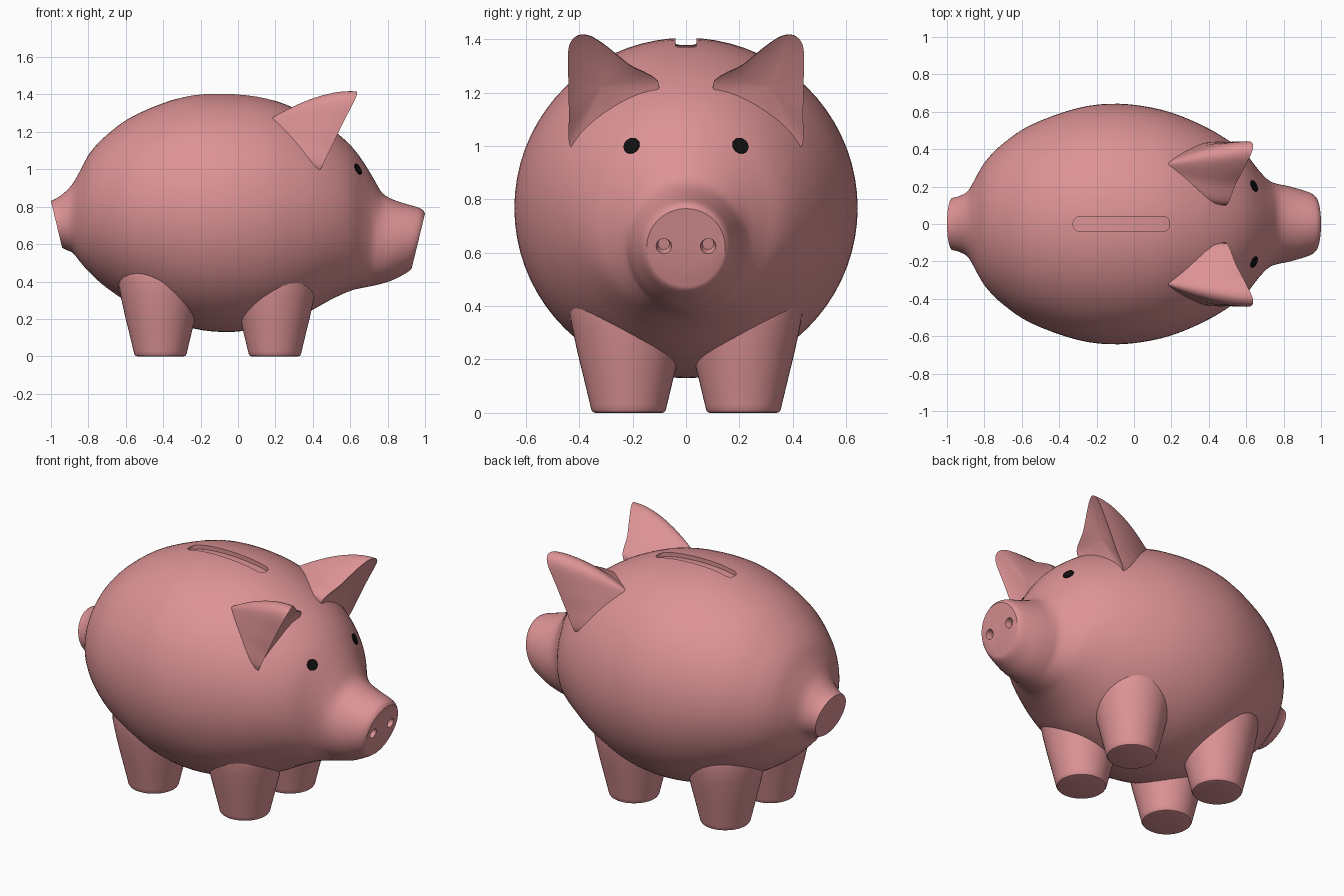
import bpy, bmesh, math
from mathutils import Vector, Matrix
from mathutils.bvhtree import BVHTree

if "Cube" in bpy.data.objects:
    bpy.data.objects.remove(bpy.data.objects["Cube"])


def material(name, rgb):
    m = bpy.data.materials.new(name)
    m.diffuse_color = (*rgb, 1)
    m.use_nodes = True
    m.node_tree.nodes["Principled BSDF"].inputs["Base Color"].default_value = m.diffuse_color
    return m


PINK = material("pink", (0.72, 0.29, 0.30))
BLACK = material("black", (0.005, 0.005, 0.005))


def finish(name, bm, mat, angle=35):
    bmesh.ops.recalc_face_normals(bm, faces=bm.faces)
    me = bpy.data.meshes.new(name)
    bm.to_mesh(me)
    bm.free()
    me.materials.append(mat)
    ob = bpy.data.objects.new(name, me)
    bpy.context.collection.objects.link(ob)
    smooth(ob, angle)
    return ob


def smooth(ob, angle=35):
    bpy.ops.object.select_all(action='DESELECT')
    ob.select_set(True)
    bpy.context.view_layer.objects.active = ob
    bpy.ops.object.shade_smooth_by_angle(angle=math.radians(angle))


def loft(rings):
    """Skin closed rings of equal length and cap both ends."""
    bm = bmesh.new()
    vs = [[bm.verts.new(p) for p in r] for r in rings]
    n = len(vs[0])
    for a, b in zip(vs, vs[1:]):
        for i in range(n):
            j = (i + 1) % n
            bm.faces.new((a[i], a[j], b[j], b[i]))
    bm.faces.new(vs[0])
    bm.faces.new(vs[-1])
    return bm


def spline(pts, steps, closed=False):
    """Catmull-Rom through points of any dimension."""
    n, out = len(pts), []
    get = (lambda i: pts[i % n]) if closed else (lambda i: pts[max(0, min(n - 1, i))])
    for i in range(n if closed else n - 1):
        for k in range(steps):
            t = k / steps
            out.append([0.5 * (2 * b + (c - a) * t + (2 * a - 5 * b + 4 * c - d) * t * t
                               + (3 * b - a - 3 * c + d) * t ** 3)
                        for a, b, c, d in zip(get(i - 1), get(i), get(i + 1), get(i + 2))])
    return out if closed else out + [list(pts[-1])]


# Body with snout and tail: stations of (top x, top z, bottom x, bottom z, half width)
STATIONS = [
    (-1.0, .83, -.94, .58, .14), (-.95, .858, -.915, .568, .15), (-.89, .915, -.88, .55, .18),
    (-.84, 1.0, -.84, .50, .26), (-.79, 1.09, -.79, .445, .34), (-.7, 1.185, -.7, .365, .43),
    (-.55, 1.29, -.55, .27, .53), (-.3, 1.385, -.3, .165, .62), (-.08, 1.405, -.08, .13, .643),
    (.15, 1.38, .15, .155, .61), (.35, 1.305, .35, .225, .535), (.5, 1.215, .5, .305, .45),
    (.6, 1.13, .6, .35, .37), (.67, 1.04, .66, .365, .29), (.725, .95, .71, .375, .235),
    (.775, .87, .755, .385, .215), (.85, .83, .82, .405, .2), (.95, .80, .89, .44, .175),
    (.985, .785, .92, .46, .16), (1.0, .765, .93, .475, .147)]
SEG = 72
rings = []
for xt, zt, xb, zb, w in spline(STATIONS, 4):
    ring = []
    for i in range(SEG):
        a = math.tau * i / SEG
        c = math.cos(a) / 2
        ring.append(((xt + xb) / 2 + (xt - xb) * c, w * math.sin(a), (zt + zb) / 2 + (zt - zb) * c))
    rings.append(ring)
bm = loft(rings)
bmesh.ops.recalc_face_normals(bm, faces=bm.faces)
bvh = BVHTree.FromBMesh(bm)
body = finish("body", bm, PINK)


def carve(cutter):
    cutter.hide_render = True
    mod = body.modifiers.new("cut", 'BOOLEAN')
    mod.operation, mod.solver, mod.object = 'DIFFERENCE', 'EXACT', cutter
    bpy.context.view_layer.objects.active = body
    bpy.ops.object.modifier_apply(modifier=mod.name)
    bpy.data.objects.remove(cutter)


# Coin slot: rounded ends, floor follows the back
X0, X1, HALF, R = -.325, .19, .04, .035
rings = []
for k in range(41):
    u = (1 - math.cos(math.pi * k / 40)) / 2
    x = X0 + (X1 - X0) * u
    d = max(0, R - min(x - X0, X1 - x))
    w = HALF - R + math.sqrt(max(0, R * R - d * d))
    z = bvh.ray_cast(Vector((x, 0, 3)), Vector((0, 0, -1)))[0].z - .027
    rings.append([(x, -w, z), (x, w, z), (x, w, 1.6), (x, -w, 1.6)])
carve(finish("slot_cutter", loft(rings), PINK))

# Nostrils, sunk into the tilted snout disc
snout_normal = Vector((.29, 0, -.07)).normalized()
for s in (-1, 1):
    bm = bmesh.new()
    rot = snout_normal.to_track_quat('Z', 'Y').to_matrix().to_4x4()
    bmesh.ops.create_cone(bm, cap_ends=True, segments=12, radius1=.022, radius2=.036, depth=.07,
                          matrix=Matrix.Translation((.964, s * .083, .625)) @ rot)
    carve(finish("nostril_cutter", bm, PINK))
smooth(body)

# Legs: turned profile of (radius, height)
LEG = [(.125, 0), (.134, .003), (.14, .012), (.144, .03), (.168, .13), (.19, .22),
       (.212, .32), (.226, .4), (.226, .48), (.2, .58)]
for x, end in ((-.415, "back"), (.197, "front")):
    for s, side in ((-1, "right"), (1, "left")):
        rings = [[(x + r * math.cos(math.tau * i / 48), s * .215 + r * math.sin(math.tau * i / 48), z)
                  for i in range(48)] for r, z in LEG]
        finish(f"{end}_{side}_leg", loft(rings), PINK)

# Ears: pointed front outline shrinking in a bulge to the back point
OUTLINE = [(.49, .10, 1.22), (.545, .215, 1.305), (.592, .305, 1.378), (.622, .365, 1.413),
           (.637, .412, 1.41), (.622, .44, 1.365), (.565, .441, 1.255), (.505, .438, 1.13),
           (.435, .425, .99), (.45, .27, 1.05)]
FRONT = [(.07, .02), (.06, .4), (.035, .75), (.012, .93), (0, 1)]
BACK = [(k / 14, 1 - (k / 14) ** 2) for k in range(1, 14)]
C, B = Vector((.53, .32, 1.22)), Vector((.14, .31, 1.25))
for s, side in ((-1, "right"), (1, "left")):
    rings = []
    for t, k in FRONT + BACK:
        mid = C.lerp(B, t)
        ring = [mid + (Vector(p) - C) * k for p in spline(OUTLINE, 5, True)]
        rings.append([(p.x, s * p.y, p.z) for p in ring])
    finish(f"{side}_ear", loft(rings), PINK, 40)

# Eyes: thin discs lying on the face
for s, side in ((-1, "right"), (1, "left")):
    hit, normal, _, _ = bvh.ray_cast(Vector((2, s * .203, 1.0)), Vector((-1, 0, 0)))
    rot = normal.to_track_quat('Z', 'Y').to_matrix().to_4x4()
    bm = bmesh.new()
    bmesh.ops.create_cone(bm, cap_ends=True, segments=32, radius1=.032, radius2=.032, depth=.008,
                          matrix=Matrix.Translation(hit) @ rot)
    finish(f"{side}_eye", bm, BLACK)
